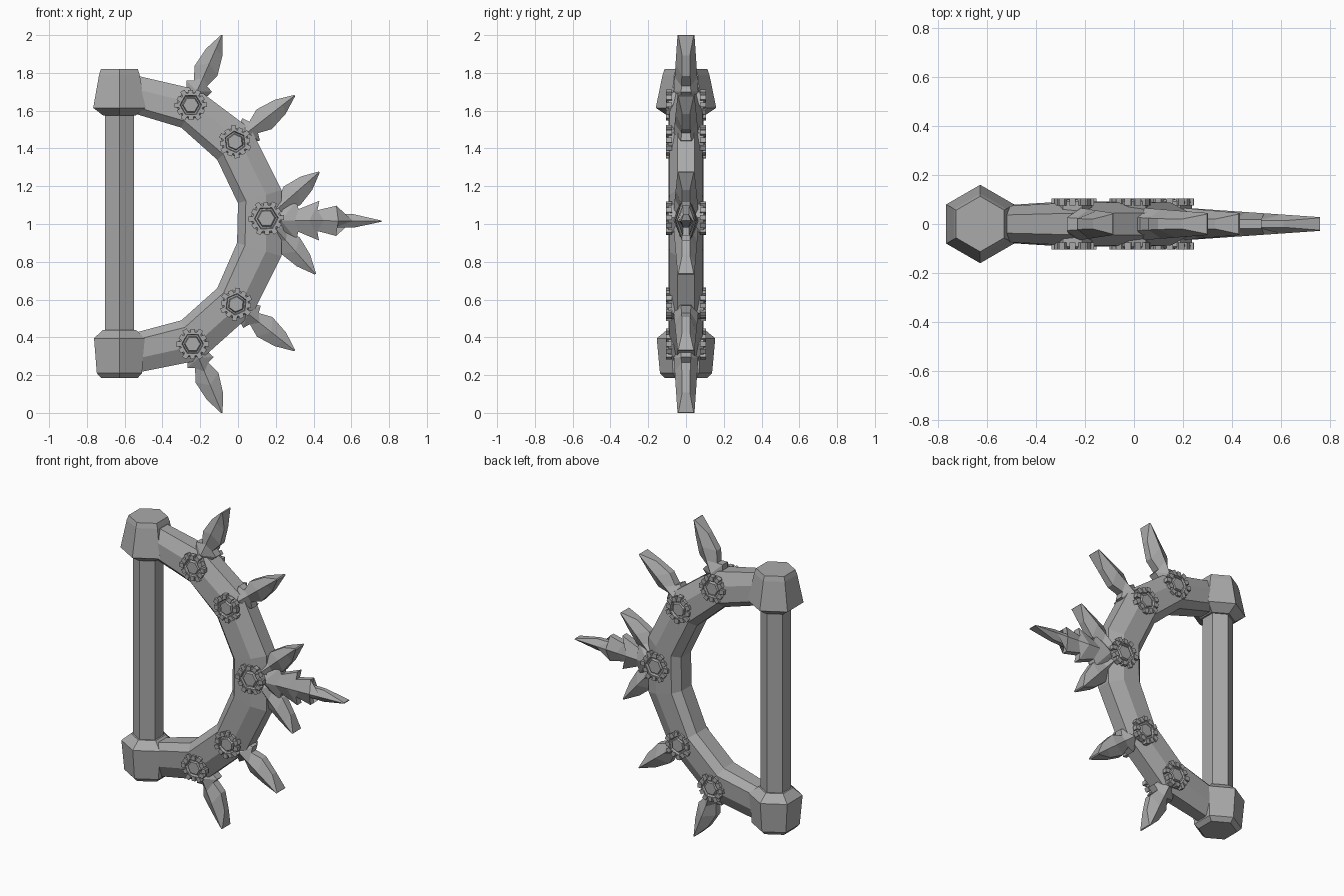
import bpy, bmesh, math
from mathutils import Vector, Matrix

cube = bpy.data.objects.get("Cube")
if cube:
    bpy.data.objects.remove(cube, do_unlink=True)

stone = bpy.data.materials.new("plain grey")
stone.use_nodes = True
stone.diffuse_color = (0.4, 0.4, 0.4, 1)
stone.node_tree.nodes["Principled BSDF"].inputs["Base Color"].default_value = (0.4, 0.4, 0.4, 1)


def finish(name, bm):
    bmesh.ops.recalc_face_normals(bm, faces=bm.faces)
    mesh = bpy.data.meshes.new(name)
    bm.to_mesh(mesh)
    bm.free()
    mesh.materials.append(stone)
    obj = bpy.data.objects.new(name, mesh)
    bpy.context.scene.collection.objects.link(obj)
    return obj


def loft(bm, rings):
    """Skin a series of equal point rings and close both ends."""
    loops = [[bm.verts.new(p) for p in ring] for ring in rings]
    n = len(loops[0])
    for a, b in zip(loops, loops[1:]):
        for i in range(n):
            j = (i + 1) % n
            bm.faces.new((a[i], a[j], b[j], b[i]))
    bm.faces.new(loops[0])
    bm.faces.new(loops[-1])


def hexagon(r, turn=0.0):
    return [(r * math.cos(turn + i * math.pi / 3), r * math.sin(turn + i * math.pi / 3))
            for i in range(6)]


# Straight grip and its two end caps
GRIP_X = -0.628


def hex_post(name, profile):
    bm = bmesh.new()
    loft(bm, [[(GRIP_X + x, y, z) for x, y in hexagon(r, math.pi / 6)] for r, z in profile])
    finish(name, bm)


hex_post("grip", [(0.089, 0.4), (0.089, 1.62)])
hex_post("upper_cap", [(0.1, 1.575), (0.16, 1.615), (0.124, 1.79), (0.113, 1.82)])
hex_post("lower_cap", [(0.112, 0.185), (0.138, 0.21), (0.155, 0.395), (0.1, 0.44)])

# Curved guard: inner and outer edge points joined by a bevelled section
inner = [(-0.6, 1.6), (-0.3, 1.51), (-0.11, 1.34), (0, 1.11),
         (-0.005, 0.9), (-0.11, 0.66), (-0.3, 0.49), (-0.6, 0.41)]
outer = [(-0.6, 1.8), (-0.21, 1.71), (0.07, 1.5), (0.23, 1.18),
         (0.23, 0.83), (0.08, 0.53), (-0.2, 0.28), (-0.6, 0.2)]
section = [(0, 0.05), (0.18, 0.092), (0.65, 0.088), (1, 0.045)]
section += [(f, -y) for f, y in reversed(section)]
rings = []
for i, (a, b) in enumerate(zip(inner, outer)):
    thick = 0.78 if i in (0, len(inner) - 1) else 1.0
    a, b = Vector((a[0], 0, a[1])), Vector((b[0], 0, b[1]))
    rings.append([a.lerp(b, f) + Vector((0, y * thick, 0)) for f, y in section])
bm = bmesh.new()
loft(bm, rings)
finish("curved_guard", bm)


def blade(name, base, tip, outline, thick_base, thick_tip):
    """Ridged, notched blade in the xz plane; outline is (along, half width)."""
    base, tip = Vector((base[0], 0, base[1])), Vector((tip[0], 0, tip[1]))
    length = (tip - base).length
    along = (tip - base) / length
    side = Vector((along.z, 0, -along.x))
    scale = length / outline[-1][0]
    last = len(outline) - 1
    bm = bmesh.new()
    rows = []
    for i, (t, w) in enumerate(outline):
        k = i / last
        h = thick_base + (thick_tip - thick_base) * k
        edge = h * (0.9 if i == last else 0.4)
        ridge = base + along * (length * k)
        rim = base + along * (t * scale)
        ring = []
        for s, y in ((0, h), (1, edge), (1, -edge), (0, -h), (-1, -edge), (-1, edge)):
            centre = rim if s else ridge
            ring.append(centre + side * (s * w) + Vector((0, y, 0)))
        rows.append(ring)
    loft(bm, rows)
    finish(name, bm)


leaf = [(0, 0.025), (0.1, 0.075), (0.115, 0.038), (0.18, 0.066),
        (0.28, 0.047), (0.37, 0.004)]
spike = [(0, 0.03), (0.16, 0.1), (0.17, 0.06), (0.28, 0.105), (0.27, 0.055),
         (0.37, 0.08), (0.36, 0.036), (0.46, 0.036), (0.61, 0.003)]

flowers = {"top": (-0.25, 1.63), "upper": (-0.015, 1.435), "middle": (0.15, 1.03),
           "lower": (-0.01, 0.575), "bottom": (-0.24, 0.365)}
leaves = [("top", (-0.085, 2.0)), ("upper", (0.3, 1.68)), ("middle", (0.43, 1.275)),
          ("middle", (0.41, 0.735)), ("lower", (0.3, 0.33)), ("bottom", (-0.085, 0.0))]
for place, tip in leaves:
    blade(place + "_leaf", flowers[place], tip, leaf, 0.07, 0.045)
blade("centre_spike", (0.15, 1.02), (0.76, 1.015), spike, 0.07, 0.028)

# Hexagonal rosettes on both faces, each a rim, knots and a raised centre
for place, (cx, cz) in flowers.items():
    size = 1.1 if place == "middle" else 1.0
    turn = math.atan2(cz - 1.0, cx + 0.6)
    for label, face in (("front", -1), ("back", 1)):
        bm = bmesh.new()
        profile = [(0.078, 0.05), (0.08, 0.092), (0.07, 0.1), (0.058, 0.1),
                   (0.053, 0.086), (0.046, 0.086), (0.04, 0.101)]
        loft(bm, [[(cx + x, face * y, cz + z) for x, z in hexagon(r * size, turn)]
                  for r, y in profile])
        for i in range(12):
            angle = turn + i * math.pi / 6
            reach = (0.073 if i % 2 == 0 else 0.065) * size
            spot = (cx + reach * math.cos(angle), face * 0.09, cz + reach * math.sin(angle))
            matrix = (Matrix.Translation(spot) @ Matrix.Rotation(-angle, 4, 'Y')
                      @ Matrix.Diagonal((0.028, 0.03, 0.026, 1)))
            bmesh.ops.create_cube(bm, size=1, matrix=matrix)
        finish(place + "_rosette_" + label, bm)
